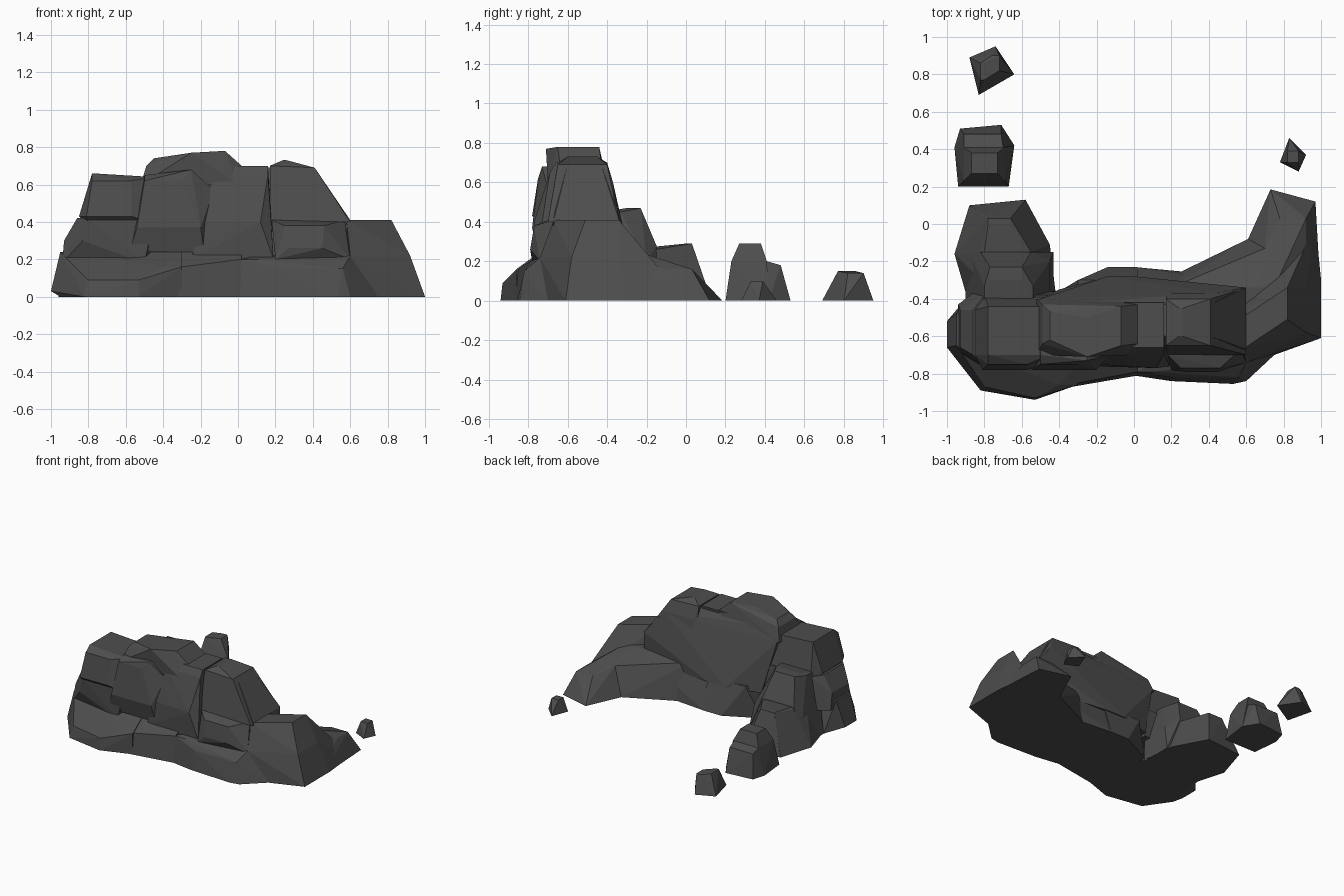
import bpy
import bmesh
import math

cube = bpy.data.objects.get("Cube")
if cube:
    bpy.data.objects.remove(cube, do_unlink=True)

# Single dark stone colour
stone = bpy.data.materials.new("dark grey stone")
stone.use_nodes = True
stone_colour = (0.075, 0.075, 0.075, 1)
stone.diffuse_color = stone_colour
stone.node_tree.nodes["Principled BSDF"].inputs["Base Color"].default_value = stone_colour


def layer(height, left, right, front, back, skew=0, tilt=0):
    """Four corners of a slab; skew moves its right end in y, tilt lifts it."""
    return [
        (left, front, height),
        (left, back, height),
        (right, front + skew, height + tilt),
        (right, back + skew, height + tilt),
    ]


def ground(*outline):
    """Footprint corners resting on the floor."""
    return [(x, y, 0) for x, y in outline]


def rock(name, *layers):
    """Faceted rock: a convex skin stretched around stacked layers."""
    bm = bmesh.new()
    for corners in layers:
        for corner in corners:
            bm.verts.new(corner)
    hull = bmesh.ops.convex_hull(bm, input=bm.verts[:])
    spare = set(hull["geom_interior"]) | set(hull["geom_unused"])
    spare_verts = [item for item in spare if isinstance(item, bmesh.types.BMVert)]
    bmesh.ops.delete(bm, geom=spare_verts, context="VERTS")
    # Merge nearly coplanar triangles into broad facets
    bmesh.ops.dissolve_limit(bm, angle_limit=math.radians(3),
                             verts=bm.verts[:], edges=bm.edges[:])
    bmesh.ops.recalc_face_normals(bm, faces=bm.faces[:])
    mesh = bpy.data.meshes.new(name)
    bm.to_mesh(mesh)
    bm.free()
    mesh.materials.append(stone)
    rock_object = bpy.data.objects.new(name, mesh)
    bpy.context.collection.objects.link(rock_object)


# Sloping apron along the front
rock("left_foot",
     ground((-0.95, -0.7), (-0.82, -0.89), (-0.53, -0.94), (-0.3, -0.86), (-0.3, -0.4), (-0.9, -0.4)),
     layer(height=0.03, left=-1, right=-0.9, front=-0.66, back=-0.52),
     layer(height=0.09, left=-0.8, right=-0.53, front=-0.87, back=-0.6, skew=-0.06),
     layer(height=0.16, left=-0.4, right=-0.3, front=-0.86, back=-0.5),
     layer(height=0.24, left=-0.95, right=-0.3, front=-0.65, back=-0.48, skew=-0.1))
rock("middle_foot",
     ground((-0.33, -0.87), (0.02, -0.81), (0.02, -0.23), (-0.14, -0.23), (-0.4, -0.36)),
     layer(height=0.16, left=-0.3, right=0.02, front=-0.85, back=-0.4, skew=0.06, tilt=0.04),
     layer(height=0.24, left=-0.3, right=0.02, front=-0.74, back=-0.3))
rock("right_foot",
     ground((0, -0.81), (0.2, -0.84), (0.53, -0.855), (0.6, -0.84), (0.75, -0.7), (0.75, -0.3),
            (0.2, -0.28), (0, -0.23)),
     layer(height=0.15, left=0.2, right=0.56, front=-0.82, back=-0.5),
     layer(height=0.2, left=0.02, right=0.1, front=-0.79, back=-0.3),
     layer(height=0.22, left=0.1, right=0.6, front=-0.74, back=-0.32))

# Low shoulder and arm at the right end
rock("right_slope",
     ground((0.6, -0.73), (0.75, -0.7), (1, -0.61), (1, -0.3), (0.97, 0), (0.6, -0.3)),
     layer(height=0.22, left=0.6, right=0.92, front=-0.74, back=-0.5, skew=0.16),
     layer(height=0.41, left=0.58, right=0.82, front=-0.67, back=-0.5, skew=0.16))
rock("right_back_arm",
     ground((1, -0.4), (0.97, 0.12), (0.73, 0.185), (0.61, -0.08), (0.6, -0.4)),
     layer(height=0.16, left=0.78, right=0.92, front=-0.1, back=0.03),
     layer(height=0.2, left=0.7, right=0.83, front=-0.3, back=-0.13),
     layer(height=0.28, left=0.66, right=0.75, front=-0.5, back=-0.34))
rock("right_back_bank",
     ground((0.2, -0.28), (0.61, -0.08), (0.7, -0.13), (0.7, -0.5), (0.2, -0.5)),
     layer(height=0.2, left=0.6, right=0.7, front=-0.4, back=-0.18, skew=0.05),
     layer(height=0.28, left=0.2, right=0.69, front=-0.5, back=-0.34))

# High ridge
rock("ridge_core",
     layer(height=0.2, left=-0.4, right=0.6, front=-0.7, back=-0.35),
     layer(height=0.2, left=-0.14, right=0, front=-0.7, back=-0.28),
     layer(height=0.41, left=-0.4, right=0.6, front=-0.7, back=-0.37, skew=0.03),
     layer(height=0.6, left=-0.5, right=0.44, front=-0.68, back=-0.4, skew=0.03),
     layer(height=0.69, left=-0.47, right=0.41, front=-0.6, back=-0.43))
rock("ridge_peak",
     layer(height=0.6, left=-0.52, right=0, front=-0.7, back=-0.4),
     layer(height=0.7, left=-0.49, right=0.02, front=-0.64, back=-0.43),
     layer(height=0.74, left=-0.45, right=-0.3, front=-0.62, back=-0.47),
     layer(height=0.77, left=-0.25, right=-0.07, front=-0.71, back=-0.5, skew=0.06, tilt=0.01))
rock("right_peak",
     layer(height=0.4, left=0.17, right=0.6, front=-0.7, back=-0.34),
     layer(height=0.6, left=0.2, right=0.45, front=-0.66, back=-0.37),
     layer(height=0.7, left=0.17, right=0.41, front=-0.65, back=-0.4, tilt=-0.01),
     layer(height=0.73, left=0.24, right=0.26, front=-0.6, back=-0.45))

# Front buttresses and ledges
rock("centre_column",
     layer(height=0.2, left=-0.25, right=0.19, front=-0.76, back=-0.5),
     layer(height=0.4, left=-0.2, right=0.12, front=-0.75, back=-0.5, skew=-0.02),
     layer(height=0.65, left=-0.13, right=0.16, front=-0.69, back=-0.5),
     layer(height=0.7, left=-0.05, right=0.16, front=-0.66, back=-0.42))
rock("centre_buttress",
     layer(height=0.24, left=-0.58, right=-0.18, front=-0.75, back=-0.5),
     layer(height=0.37, left=-0.54, right=-0.2, front=-0.78, back=-0.6),
     layer(height=0.57, left=-0.4, right=-0.13, front=-0.7, back=-0.5),
     layer(height=0.62, left=-0.5, right=-0.3, front=-0.75, back=-0.6),
     layer(height=0.65, left=-0.5, right=-0.25, front=-0.7, back=-0.5, skew=-0.03, tilt=0.03))
rock("right_ledge",
     layer(height=0.2, left=0.2, right=0.6, front=-0.78, back=-0.6, skew=0.04),
     layer(height=0.26, left=0.27, right=0.45, front=-0.79, back=-0.6),
     layer(height=0.38, left=0.25, right=0.46, front=-0.77, back=-0.6),
     layer(height=0.41, left=0.18, right=0.57, front=-0.7, back=-0.6, skew=0.03))

# Left tower on its shoulder
rock("left_shoulder",
     layer(height=0.18, left=-0.94, right=-0.5, front=-0.68, back=-0.43, skew=-0.08),
     layer(height=0.18, left=-0.85, right=-0.4, front=-0.6, back=-0.36),
     layer(height=0.3, left=-0.93, right=-0.9, front=-0.66, back=-0.46),
     layer(height=0.3, left=-0.83, right=-0.53, front=-0.75, back=-0.4),
     layer(height=0.42, left=-0.86, right=-0.84, front=-0.7, back=-0.46),
     layer(height=0.42, left=-0.8, right=-0.45, front=-0.76, back=-0.38))
rock("left_tower",
     layer(height=0.38, left=-0.8, right=-0.4, front=-0.73, back=-0.38),
     layer(height=0.43, left=-0.85, right=-0.8, front=-0.7, back=-0.46),
     layer(height=0.43, left=-0.81, right=-0.57, front=-0.78, back=-0.6),
     layer(height=0.62, left=-0.78, right=-0.57, front=-0.75, back=-0.46),
     layer(height=0.66, left=-0.78, right=-0.45, front=-0.7, back=-0.44, tilt=-0.02))

# Stepped arm reaching back on the left
rock("left_arm_step",
     layer(height=0, left=-0.9, right=-0.43, front=-0.4, back=-0.15),
     layer(height=0.2, left=-0.86, right=-0.45, front=-0.42, back=-0.2),
     layer(height=0.28, left=-0.82, right=-0.55, front=-0.4, back=-0.15),
     layer(height=0.45, left=-0.8, right=-0.54, front=-0.42, back=-0.33),
     layer(height=0.47, left=-0.77, right=-0.6, front=-0.3, back=-0.23))
rock("left_arm_end",
     ground((-0.96, -0.16), (-0.89, -0.4), (-0.42, -0.36), (-0.45, -0.11), (-0.58, 0.13), (-0.88, 0.1)),
     layer(height=0.22, left=-0.8, right=-0.65, front=0, back=0.05),
     layer(height=0.26, left=-0.82, right=-0.55, front=-0.3, back=-0.15),
     layer(height=0.29, left=-0.78, right=-0.66, front=0, back=0.03))

# Loose boulders behind
rock("large_boulder",
     ground((-0.94, 0.2), (-0.67, 0.2), (-0.64, 0.42), (-0.96, 0.41)),
     layer(height=0.2, left=-0.91, right=-0.69, front=0.23, back=0.41),
     layer(height=0.29, left=-0.87, right=-0.73, front=0.27, back=0.38))
rock("large_boulder_step",
     ground((-0.96, 0.41), (-0.64, 0.42), (-0.71, 0.53), (-0.93, 0.51)),
     layer(height=0.18, left=-0.91, right=-0.71, front=0.41, back=0.48),
     layer(height=0.2, left=-0.91, right=-0.7, front=0.36, back=0.41))
rock("back_boulder",
     ground((-0.88, 0.89), (-0.74, 0.95), (-0.64, 0.8), (-0.83, 0.69)),
     layer(height=0.15, left=-0.82, right=-0.8, front=0.77, back=0.86),
     layer(height=0.14, left=-0.76, right=-0.72, front=0.82, back=0.9))
rock("small_boulder",
     ground((0.78, 0.33), (0.83, 0.46), (0.92, 0.37), (0.88, 0.28)),
     layer(height=0.1, left=0.82, right=0.88, front=0.33, back=0.39))
